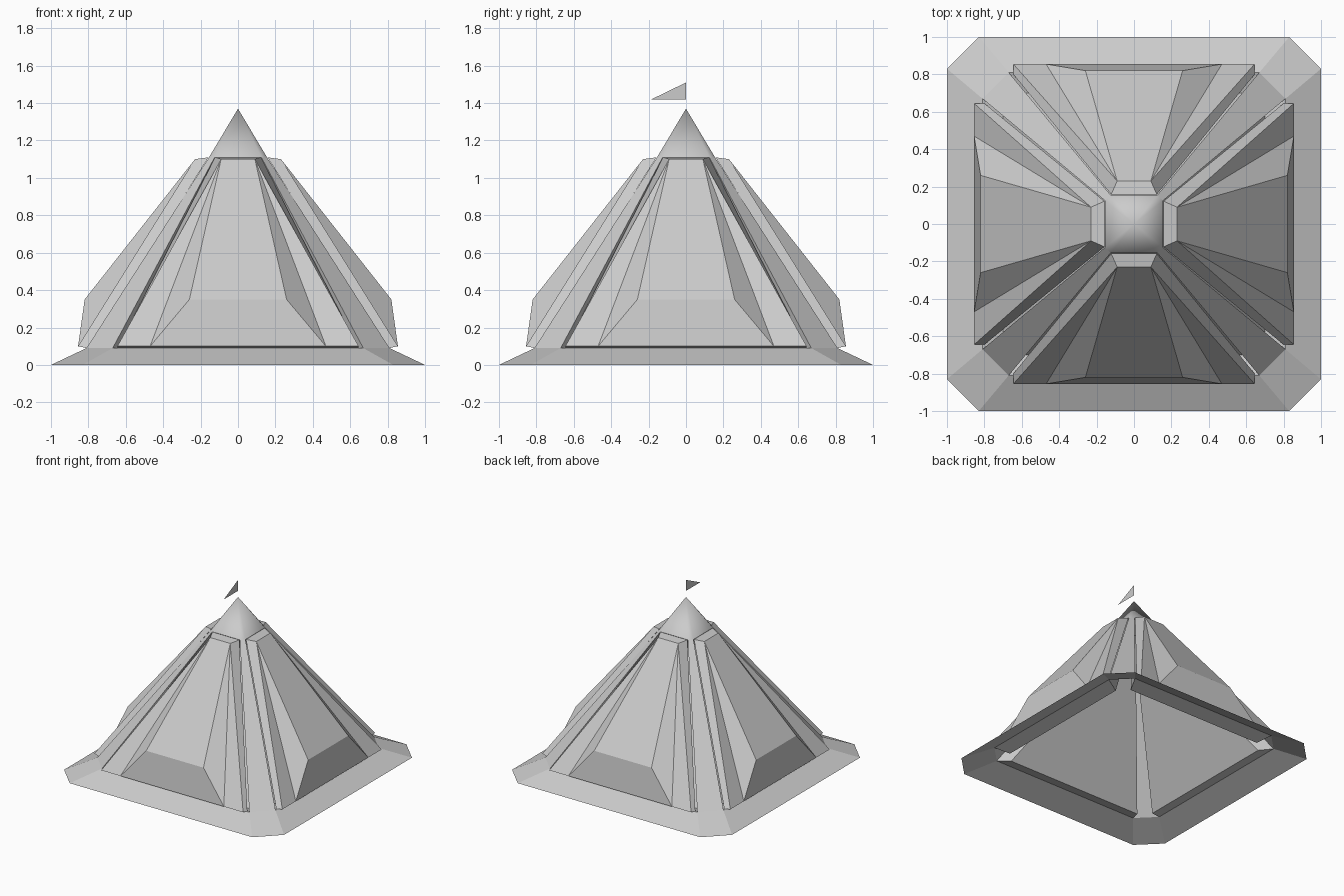
import bpy, bmesh
from math import radians, pi
from mathutils import Matrix

if "Cube" in bpy.data.objects:
    bpy.data.objects.remove(bpy.data.objects["Cube"])


def make_object(name, bm, smooth=None):
    bmesh.ops.recalc_face_normals(bm, faces=bm.faces)
    mesh = bpy.data.meshes.new(name)
    bm.to_mesh(mesh)
    bm.free()
    obj = bpy.data.objects.new(name, mesh)
    bpy.context.collection.objects.link(obj)
    if smooth:
        bpy.context.view_layer.objects.active = obj
        obj.select_set(True)
        bpy.ops.object.shade_smooth_by_angle(angle=radians(smooth))
        obj.select_set(False)
    return obj


def chamfered_ring(bm, a, b, z):
    pts = [(a, -b), (a, b), (b, a), (-b, a), (-a, b), (-a, -b), (-b, -a), (b, -a)]
    return [bm.verts.new((x, y, z)) for x, y in pts]


def bridge(bm, low, high):
    n = len(low)
    return [bm.faces.new((low[i], low[(i + 1) % n], high[(i + 1) % n], high[i]))
            for i in range(n)]


# Open-bottomed shell: flared skirt, corner ribs, recessed sides
bm = bmesh.new()
foot = chamfered_ring(bm, 1.0, 0.83, 0)
eave = chamfered_ring(bm, 0.81, 0.67, 0.09)
neck = chamfered_ring(bm, 0.155, 0.125, 1.11)
bridge(bm, foot, eave)
walls = bridge(bm, eave, neck)
bm.normal_update()
bmesh.ops.inset_individual(bm, faces=walls[::2], thickness=0.06, depth=-0.11)
make_object("tent_shell", bm)

# Pointed cap
bm = bmesh.new()
rim = chamfered_ring(bm, 0.155, 0.125, 1.11)
tip = bm.verts.new((0, 0, 1.37))
for i in range(8):
    bm.faces.new((rim[i], rim[(i + 1) % 8], tip))
make_object("cap", bm, 45)


# Faceted bulging panel, set over each recess
def make_panel(name, angle):
    bm = bmesh.new()

    def pair(x, y, z):
        return [bm.verts.new((s * x, -y, z)) for s in (-1, 1)]

    back_low, back_top = pair(0.645, 0.80, 0.088), pair(0.122, 0.158, 1.11)
    edge_low, peak = pair(0.645, 0.855, 0.1), pair(0.09, 0.23, 1.1)
    bay_low, bay_mid = pair(0.47, 0.855, 0.1), pair(0.26, 0.82, 0.35)
    for k in (0, 1):
        bm.faces.new((edge_low[k], bay_low[k], peak[k]))
        bm.faces.new((bay_low[k], bay_mid[k], peak[k]))
        bm.faces.new((back_low[k], edge_low[k], peak[k], back_top[k]))
    for a, b in ((bay_low, bay_mid), (bay_mid, peak), (peak, back_top)):
        bm.faces.new((a[0], a[1], b[1], b[0]))
    bm.faces.new((back_low[0], back_low[1], edge_low[1], bay_low[1],
                  bay_low[0], edge_low[0]))
    bmesh.ops.rotate(bm, verts=bm.verts, cent=(0, 0, 0),
                     matrix=Matrix.Rotation(angle, 3, 'Z'))
    make_object(name, bm)


for i, side in enumerate(("front", "right", "back", "left")):
    make_panel(side + "_panel", i * pi / 2)

# Flat pennant above the tip
bm = bmesh.new()
bm.faces.new([bm.verts.new(p) for p in
              ((0, -0.185, 1.42), (0, 0, 1.51), (0, 0, 1.42))])
make_object("pennant", bm)
